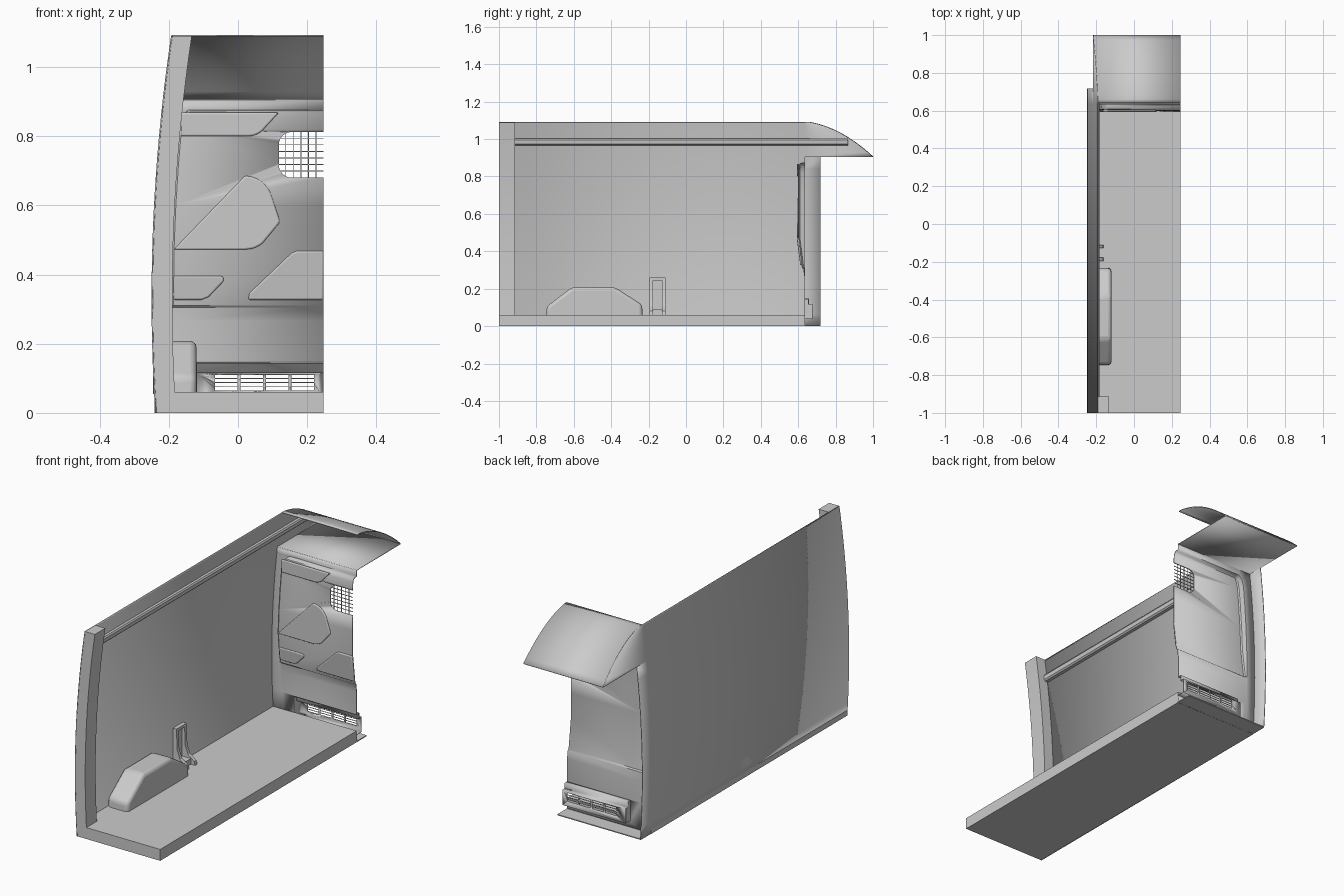
import bpy, bmesh, math

if "Cube" in bpy.data.objects:
    bpy.data.objects.remove(bpy.data.objects["Cube"])

XR = 0.247          # open (cut) side of the half body
YB = 0.635          # bulkhead flange plane


def wall_x(z):
    return -0.248 + 0.098 * (z - 0.33) ** 2


def finish(name, bm, thick=0, bevel=0, smooth=True):
    bmesh.ops.recalc_face_normals(bm, faces=bm.faces)
    me = bpy.data.meshes.new(name)
    bm.to_mesh(me)
    bm.free()
    ob = bpy.data.objects.new(name, me)
    bpy.context.collection.objects.link(ob)
    if thick:
        m = ob.modifiers.new("Solidify", 'SOLIDIFY')
        m.thickness, m.offset = thick, 0
    if bevel:
        m = ob.modifiers.new("Bevel", 'BEVEL')
        m.width, m.segments, m.limit_method = bevel, 3, 'ANGLE'
    if smooth:
        bpy.ops.object.select_all(action='DESELECT')
        bpy.context.view_layer.objects.active = ob
        ob.select_set(True)
        bpy.ops.object.shade_smooth_by_angle(angle=math.radians(30))
    return ob


def sheet(name, *patches, thick=0.004):
    """Sheet metal from one or more grids of points."""
    bm = bmesh.new()
    for rows in patches:
        vs = [[bm.verts.new(p) for p in row] for row in rows]
        for a, b in zip(vs, vs[1:]):
            for i in range(len(a) - 1):
                bm.faces.new((a[i], a[i + 1], b[i + 1], b[i]))
    bmesh.ops.remove_doubles(bm, verts=bm.verts, dist=1e-5)
    return finish(name, bm, thick)


def add_loft(bm, rings):
    """Closed solid through a list of equal rings."""
    vs = [[bm.verts.new(p) for p in r] for r in rings]
    n = len(vs[0])
    bm.faces.new(vs[0])
    bm.faces.new(vs[-1])
    for a, b in zip(vs, vs[1:]):
        for i in range(n):
            j = (i + 1) % n
            bm.faces.new((a[i], a[j], b[j], b[i]))


def solid(name, *ringsets, bevel=0):
    bm = bmesh.new()
    for rings in ringsets:
        add_loft(bm, rings)
    return finish(name, bm, bevel=bevel)


def box(x0, x1, y0, y1, z0, z1):
    return [[(x0, y0, z), (x1, y0, z), (x1, y1, z), (x0, y1, z)] for z in (z0, z1)]


def cut(ob, *ringsets):
    """Subtract solids from an object, then discard the cutter."""
    c = solid("cutter", *ringsets)
    c.hide_render = True
    m = ob.modifiers.new("Cut", 'BOOLEAN')
    m.object, m.solver = c, 'EXACT'
    dg = bpy.context.evaluated_depsgraph_get()
    me = bpy.data.meshes.new_from_object(ob.evaluated_get(dg))
    ob.modifiers.clear()
    ob.data = me
    bpy.data.objects.remove(c)


# Roof front curve, as (y, z)
roof = [(0.66 + 0.34 * t, 1.09 - 0.185 * (0.3 * t + 0.7 * t * t))
        for t in [i / 12 for i in range(13)]]

# Side wall: lower strip to the bulkhead, upper strip following the roof curve
low = [0.905 * i / 14 for i in range(15)]
sheet("side_wall",
      [[(wall_x(z), y, z) for y in (-1, YB, 0.718)] for z in low],
      [[(wall_x(z), -1, z), (wall_x(z), YB, z), (wall_x(z), y, z)] for y, z in reversed(roof)])

# Roof cap and the flat shelf below it
sheet("roof_cap", [[(wall_x(z), y, z), (XR, y, z)] for y, z in [(0.64, 1.09)] + roof])
sheet("overhead_shelf", [[(wall_x(0.905), y, 0.905), (XR, y, 0.905)] for y in (YB, 0.998)])

# Floor and its thin front lip
solid("floor", box(-0.241, XR, -1, YB, 0, 0.06))
solid("floor_lip", box(-0.239, XR, YB, 0.718, 0, 0.005))

# Rear pillar following the wall curve
solid("rear_pillar", [[(wall_x(z), -1, z), (wall_x(z) + 0.058, -1, z),
                       (wall_x(z) + 0.058, -0.913, z), (wall_x(z), -0.913, z)]
                      for z in [1.09 * i / 16 for i in range(17)]])

# Top rail on the inside of the wall
rail = [(0, 0.965), (0.016, 0.968), (0.022, 0.975), (0.022, 0.995), (0.016, 1.003), (0, 1.003)]
solid("top_rail", [[(wall_x(z) + d, y, z) for d, z in rail] for y in (-0.913, 0.865)])

# Wheel arch
arch = [(-0.748, 0.02), (-0.745, 0.105), (-0.61, 0.208), (-0.38, 0.208), (-0.235, 0.115), (-0.23, 0.02)]
solid("wheel_arch", [[(x, y, z) for y, z in arch] for x in (-0.24, -0.12)], bevel=0.018)

# Wall bracket: two gussets, back plate, top bar and foot
gusset = [(-0.244, 0.055), (-0.16, 0.055), (-0.165, 0.08), (-0.2, 0.105),
          (-0.218, 0.15), (-0.222, 0.26), (-0.242, 0.26)]
fins = [[[(x, y, z) for x, z in gusset] for y in (a, a + 0.018)] for a in (-0.195, -0.128)]
solid("wall_bracket", *fins, box(-0.245, -0.236, -0.18, -0.12, 0.055, 0.25),
      box(-0.243, -0.222, -0.18, -0.12, 0.245, 0.26),
      box(-0.244, -0.185, -0.18, -0.12, 0.055, 0.09))

# Bulkhead: flange against the wall, raised main panel with a sloped lower part
prof = [(0, YB), (0.15, YB), (0.265, YB), (0.306, 0.629), (0.312, 0.622), (0.47, 0.602),
        (0.6, 0.602), (0.72, 0.602), (0.82, 0.602), (0.855, 0.604), (0.868, 0.61),
        (0.873, 0.622), (0.874, YB), (0.905, YB)]


def prof_y(z):
    for (z0, y0), (z1, y1) in zip(prof, prof[1:]):
        if z0 <= z <= z1:
            return y0 + (y1 - y0) * (z - z0) / (z1 - z0)


rows = []
for z, y in prof:
    r = 0.025 * max(0, (z - 0.82) / 0.053) ** 3 if z < 0.9 else 0.025   # rounded top corner
    x = wall_x(z) + 0.05 + r
    rows.append([(wall_x(z), YB, z), (x, YB, z), (x + 0.004, min(YB, y + 0.006), z),
                 (x + 0.012, y, z), (XR, y, z)])
bulkhead = sheet("bulkhead", rows, thick=0.005)


def arc(cx, cz, r, a0, a1, n=6):
    return [(cx + r * math.cos(math.radians(a0 + (a1 - a0) * i / n)),
             cz + r * math.sin(math.radians(a0 + (a1 - a0) * i / n))) for i in range(n + 1)]


# Window opening and vent opening
win = [(0.3, 0.812)] + arc(0.155, 0.775, 0.037, 90, 180) + arc(0.155, 0.717, 0.037, 180, 270) + [(0.3, 0.68)]
cut(bulkhead, [[(x, y, z) for x, z in win] for y in (0.55, 0.68)],
    box(-0.12, 0.3, 0.6, 0.66, 0.04, 0.145))

# Wire mesh in the window
w = 0.0013
wires = [box(x - w, x + w, 0.6, 0.603, 0.68, 0.812) for x in [0.138 + 0.0218 * i for i in range(5)]]
wires += [box(0.118, XR, 0.601, 0.604, z - w, z + w) for z in [0.699 + 0.019 * i for i in range(6)]]
solid("window_mesh", *wires)

# Raised pressings on the bulkhead
top = [(-0.165, 0.868), (-0.165, 0.80)] + arc(0.03, 0.86, 0.06, -90, -35) + [(0.118, 0.868)]
mid = [(-0.186, 0.472), (0.02, 0.472)] + arc(0.02, 0.552, 0.08, -75, -50, 3) + \
      arc(0.105, 0.555, 0.015, -40, 20, 4) + arc(0.02, 0.605, 0.08, 20, 90)
left = [(-0.186, 0.396), (-0.186, 0.327), (-0.105, 0.327), (-0.085, 0.335),
        (-0.042, 0.38), (-0.041, 0.39), (-0.048, 0.396)]
right = [(0.03, 0.327), (XR, 0.327), (XR, 0.468), (0.17, 0.468), (0.155, 0.462), (0.032, 0.345)]
for nm, pts in (("upper", top), ("middle", mid), ("lower_left", left), ("lower_right", right)):
    solid(nm + "_pressing", [[(x, min(prof_y(z), 0.625 if z < 0.4 else 0.602) - h, z) for x, z in pts]
                             for h in (-0.002, 0.009)], bevel=0.005)

# Vent box set back behind the bulkhead, with end cap and slots
vp = [(YB, 0.145), (0.655, 0.145), (0.655, 0.116), (0.675, 0.116), (0.675, 0.04), (YB, 0.04)]
vent = sheet("vent_box", [[(-0.12, y, z), (XR, y, z)] for y, z in vp])
cut(vent, *[box(-0.066 + 0.0737 * i, -0.002 + 0.0737 * i, 0.665, 0.69,
                0.065 + 0.0118 * j, 0.0745 + 0.0118 * j) for i in range(4) for j in range(4)])
solid("vent_end_cap", [[(x, y, z) for y, z in vp] for x in (-0.122, -0.118)])
